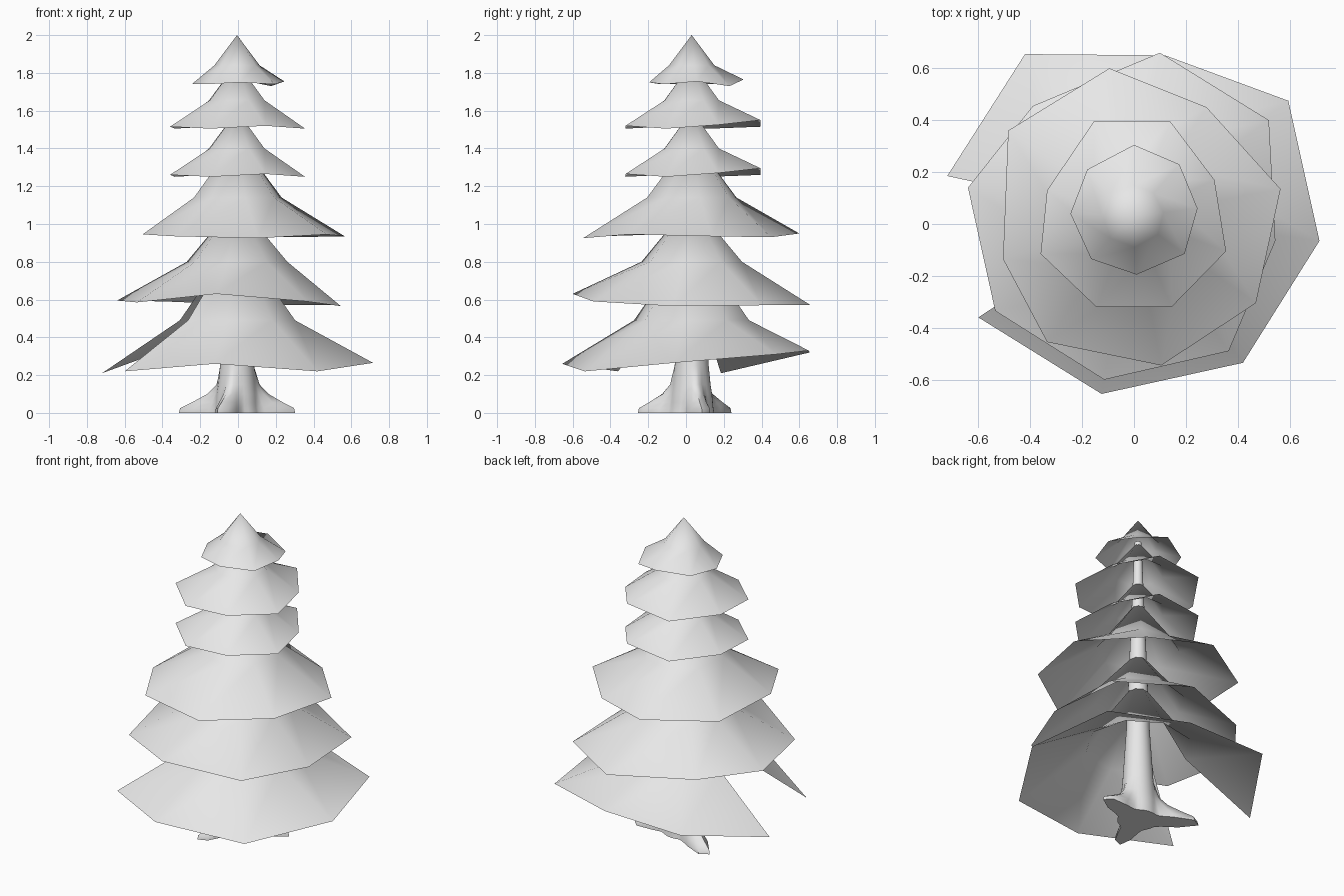
import bpy, bmesh, math
from mathutils import Vector

cube = bpy.data.objects.get("Cube")
if cube:
    bpy.data.objects.remove(cube)

grey = bpy.data.materials.new("light_grey")
grey.use_nodes = True
grey.diffuse_color = (0.8, 0.8, 0.8, 1)
grey.node_tree.nodes["Principled BSDF"].inputs["Base Color"].default_value = (0.8, 0.8, 0.8, 1)

CENTRE = Vector((-0.005, 0.03, 0))


def finish(bm, name, angle):
    mesh = bpy.data.meshes.new(name)
    bm.to_mesh(mesh)
    bm.free()
    mesh.materials.append(grey)
    obj = bpy.data.objects.new(name, mesh)
    bpy.context.collection.objects.link(obj)
    bpy.ops.object.select_all(action='DESELECT')
    obj.select_set(True)
    bpy.context.view_layer.objects.active = obj
    bpy.ops.object.shade_smooth_by_angle(angle=math.radians(angle))
    return obj


def tier(name, rim, kink_r, kink_z, apex_z, lift=0.0, gap=False):
    """Open skirt of branches: uneven rim, steeper collar, pointed tip.
    Rim corners run counter-clockwise; a gap leaves out the last slice."""
    bm = bmesh.new()
    up = Vector((0, 0, lift))
    apex = bm.verts.new(CENTRE + Vector((0, 0, apex_z)) + up)
    outer, inner = [], []
    for corner in rim:
        corner = Vector(corner)
        out = corner - CENTRE
        out.z = 0
        outer.append(bm.verts.new(corner + up))
        inner.append(bm.verts.new(CENTRE + out.normalized() * kink_r + Vector((0, 0, kink_z)) + up))
    n = len(rim)
    for i in range(n - 1 if gap else n):
        j = (i + 1) % n
        bm.faces.new((outer[i], outer[j], inner[j], inner[i]))
        bm.faces.new((inner[i], inner[j], apex))
    return finish(bm, name, 70)


# Branch tiers, bottom to top
tier("branch_tier_1", [
    (-.60, -.36, .22), (-.125, -.655, .26), (.42, -.535, .22), (.715, -.065, .265),
    (.595, .475, .31), (.12, .65, .33), (-.42, .655, .32), (-.72, .185, .21)],
    .31, .49, .93, gap=True)
tier("branch_tier_2", [
    (-.535, -.335, .585), (-.115, -.60, .63), (.365, -.49, .59), (.545, -.065, .565),
    (.52, .40, .57), (.10, .66, .57), (-.39, .455, .59), (-.64, .14, .595)],
    .27, .80, 1.12)
tier("branch_tier_3", [
    (-.335, -.455, .935), (.105, -.545, .925), (.47, -.305, .945), (.565, .135, .935),
    (.28, .45, .93), (-.095, .60, .95), (-.485, .36, .95), (-.505, -.135, .945)],
    .24, 1.14, 1.46)
small_rim = [
    (-.145, -.32, 1.25), (.145, -.32, 1.265), (.355, -.105, 1.25), (.31, .17, 1.27),
    (.14, .395, 1.295), (-.155, .395, 1.26), (-.335, .13, 1.25), (-.36, -.115, 1.26)]
for number, lift in ((4, 0), (5, .255)):
    tier(f"branch_tier_{number}", small_rim, .155, 1.40, 1.60, lift)
tier("branch_tier_6", [
    (.01, -.195, 1.75), (.195, -.115, 1.74), (.245, .06, 1.755), (.175, .23, 1.73),
    (0, .305, 1.765), (-.18, .21, 1.74), (-.245, .04, 1.74), (-.165, -.135, 1.74)],
    .12, 1.84, 2.0)

# Trunk with three flaring roots
roots = [Vector((-.31, .23, 0)), Vector((.305, .10, 0)), Vector((-.10, -.26, 0))]
# height, core radius, root spread
levels = [(0, .12, 1), (.025, .115, .97), (.055, .112, .68), (.10, .108, .30),
          (.15, .10, .10), (.25, .09, 0), (.60, .068, 0), (1.2, .045, 0), (1.85, .02, 0)]
SIDES = 36
bm = bmesh.new()
rings = []
for z, core, spread in levels:
    ring = []
    for k in range(SIDES):
        a = math.tau * k / SIDES
        direction = Vector((math.cos(a), math.sin(a), 0))
        r = core
        for root in roots:
            out = root - CENTRE
            closeness = max(0, direction.dot(out.normalized()))
            r += (out.length - core) * spread * closeness ** 24
        ring.append(bm.verts.new(CENTRE + direction * r + Vector((0, 0, z))))
    rings.append(ring)
for low, high in zip(rings, rings[1:]):
    for k in range(SIDES):
        j = (k + 1) % SIDES
        bm.faces.new((low[k], low[j], high[j], high[k]))
bm.faces.new(reversed(rings[0]))
bm.faces.new(rings[-1])
finish(bm, "trunk", 50)
